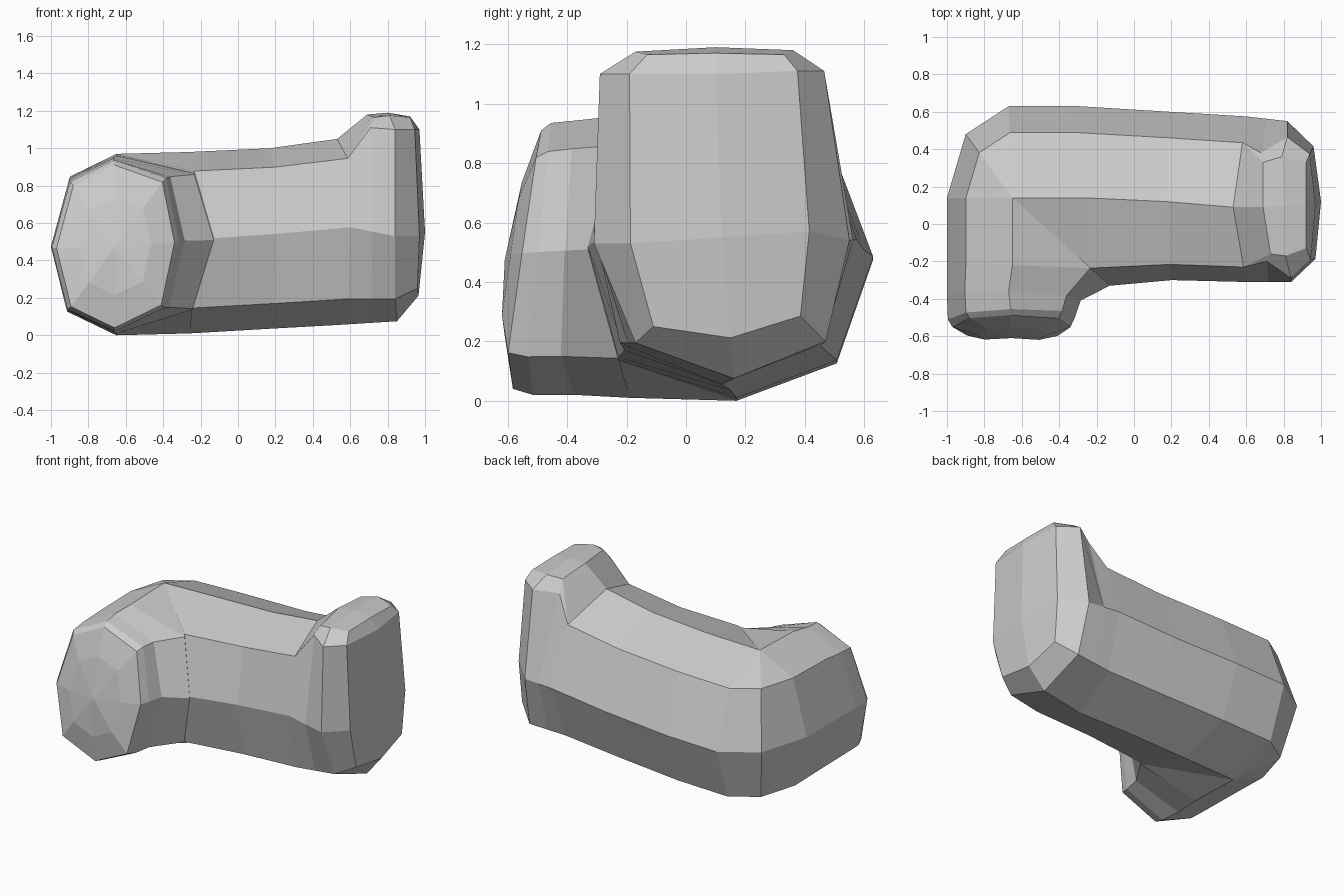
import bpy, bmesh
from mathutils import Vector as V

if "Cube" in bpy.data.objects:
    bpy.data.objects.remove(bpy.data.objects["Cube"])

# Ring order: top, top_in, up_in, mid_in, low_in, bottom, low_out, mid_out, up_out, top_out
SECTION = [(0, 1), (.8, .895), (.8, .895), (1, .525), (.78, .14), (0, 0),
           (-.75, .13), (-1, .49), (-.71, .875), (-.71, .875)]


def station(c, inner, outer, z0, z1, tilt=0.0, base=None):
    """Rounded eight-sided section from centre, inner and outer points (x, y)."""
    c, inner, outer = V(c), V(inner), V(outer)
    b = V(base) if base else c
    ring = []
    for u, f in SECTION:
        p = b + (inner - b) * u if u > 0 else c + (outer - c) * -u
        y = p.y + (tilt * (f - .5) if u <= 0 or not base else 0)
        if f == 0:
            y += .03
        ring.append(V((p.x, y, z0 + (z1 - z0) * f)))
    return ring


ELBOW = (-.65, .14)
CREASE = (-.13, -.33)

# Front arm, elbow turn and long body
rings = [
    station((-.66, -.55), (-.34, -.555), (-.97, -.55), .04, .91, .125),
    station((-.66, -.50), (-.315, -.50), (-.995, -.51), .02, .935, .09),
    station((-.67, -.38), (-.285, -.41), (-1, -.38), .02, .945, .05),
    station((-.65, -.22), CREASE, (-1, -.2), .01, .96, 0, ELBOW),
    station(ELBOW, CREASE, (-1, .14), 0, .97, 0, ELBOW),
    station(ELBOW, CREASE, (-.9, .48), 0, .97, 0, ELBOW),
    station(ELBOW, CREASE, (-.67, .63), 0, .97, 0, ELBOW),
    station((-.26, .14), CREASE, (-.3, .63), .01, .98, 0, ELBOW),
    station((.17, .12), (.2, -.30), (.19, .60), .035, 1.0),
    station((.53, .09), (.6, -.31), (.6, .575), .055, 1.05),
]

# Raised right end
rim = [V(p) for p in (
    (.80, .10, 1.19), (.81, -.17, 1.175), (.84, -.29, 1.10), (.84, -.31, .53), (.84, -.17, .195),
    (.85, .16, .075), (.84, .47, .20), (.82, .55, .54), (.82, .465, 1.11), (.79, .36, 1.18))]
face = [V(p) for p in (
    (.92, .10, 1.17), (.92, -.13, 1.165), (.945, -.19, 1.10), (.97, -.187, .53), (.96, -.11, .25),
    (.965, .15, .212), (.955, .385, .285), (.96, .415, .57), (.94, .375, 1.11), (.92, .33, 1.165))]
neck = [a.lerp(b, .5) for a, b in zip(rings[-1], rim)]
for i, p in {0: (.69, .09, 1.18), 1: (.73, -.16, 1.165), 2: (.71, -.20, 1.11),
             8: (.68, .38, 1.09), 9: (.69, .33, 1.165)}.items():
    neck[i] = V(p)
rings += [neck, rim, face]

# Domed front cap
mid = V((-.655, -.55, .475))
dome = [mid.lerp(p, .6) + V((0, -.04, 0)) for p in rings[0]]
rings.insert(0, dome)

bm = bmesh.new()
grid = [[bm.verts.new(p) for p in r] for r in rings]
for a, b in zip(grid, grid[1:]):
    for i in range(10):
        j = (i + 1) % 10
        bm.faces.new((a[i], a[j], b[j], b[i]))
tip = bm.verts.new(mid + V((0, -.06, 0)))
for i in range(10):
    bm.faces.new((grid[0][i], tip, grid[0][(i + 1) % 10]))

# Right end face, split along a centre line
e = grid[-1]
c1, c2 = bm.verts.new((.97, .1, 1.1)), bm.verts.new((1, .12, .55))
for f in ((e[0], e[1], e[2], c1), (e[0], c1, e[8], e[9]), (e[2], e[3], c2, c1),
          (c1, c2, e[7], e[8]), (e[3], e[4], e[5], c2), (c2, e[5], e[6], e[7])):
    bm.faces.new(f)

bmesh.ops.remove_doubles(bm, verts=bm.verts, dist=.0005)
bmesh.ops.dissolve_degenerate(bm, edges=bm.edges, dist=.0005)
bmesh.ops.recalc_face_normals(bm, faces=bm.faces)
mesh = bpy.data.meshes.new("bent_body")
bm.to_mesh(mesh)
bm.free()
bpy.context.collection.objects.link(bpy.data.objects.new("bent_body", mesh))
